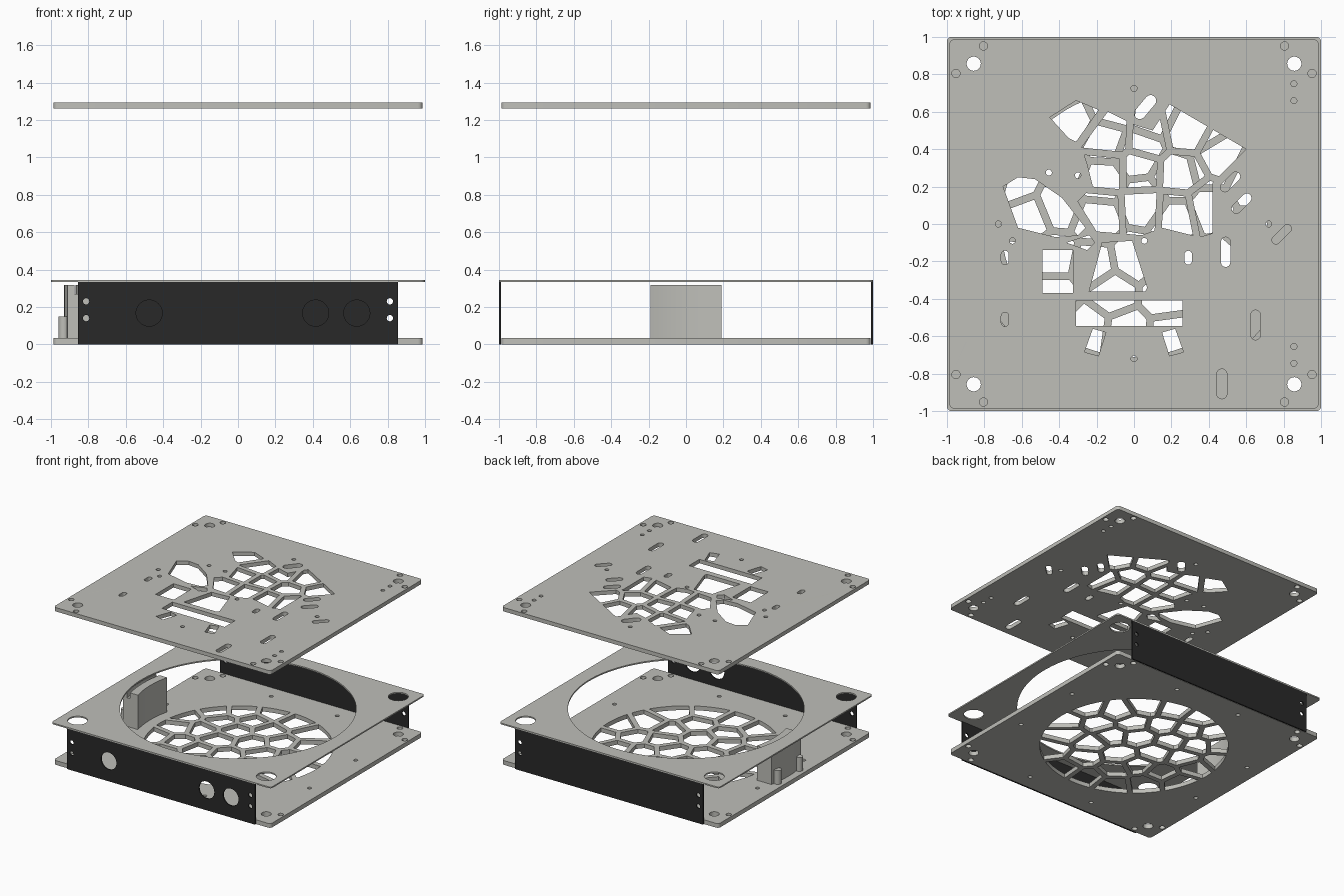
import bpy, bmesh, math
from mathutils import Vector

cube = bpy.data.objects.get("Cube")
if cube:
    bpy.data.objects.remove(cube, do_unlink=True)


def material(name, color):
    m = bpy.data.materials.new(name)
    m.use_nodes = True
    m.diffuse_color = color
    bsdf = next(n for n in m.node_tree.nodes if n.type == 'BSDF_PRINCIPLED')
    bsdf.inputs["Base Color"].default_value = color
    bsdf.inputs["Roughness"].default_value = 0.6
    return m


GREY = material("light grey", (0.52, 0.52, 0.485, 1))
BLACK = material("panel black", (0.022, 0.022, 0.022, 1))


# Outline helpers: each returns a list of 2D points
def circle(x, y, r, n=24):
    return [(x + r * math.cos(math.tau * i / n), y + r * math.sin(math.tau * i / n)) for i in range(n)]


def slot(x, y, length, r, angle):
    a, half = math.radians(angle), length / 2 - r
    pts = []
    for side in (0, 1):
        s = 1 - 2 * side
        cx, cy = x + s * half * math.cos(a), y + s * half * math.sin(a)
        for i in range(9):
            t = a - math.pi / 2 + math.pi * (side + i / 8)
            pts.append((cx + r * math.cos(t), cy + r * math.sin(t)))
    return pts


def rect(x0, x1, y0, y1):
    return [(x0, y0), (x1, y0), (x1, y1), (x0, y1)]


def rounded_square(h, r):
    pts = []
    for k, (sx, sy) in enumerate(((1, 1), (-1, 1), (-1, -1), (1, -1))):
        for i in range(5):
            t = math.pi / 2 * (k + i / 4)
            pts.append((sx * (h - r) + r * math.cos(t), sy * (h - r) + r * math.sin(t)))
    return pts


def clip(poly, mid, normal):
    """Keep the part of poly on the negative side of a line."""
    out = []
    for a, b in zip(poly, poly[1:] + poly[:1]):
        da, db = (a - mid).dot(normal), (b - mid).dot(normal)
        if da <= 0:
            out.append(a)
        if da * db < 0:
            out.append(a.lerp(b, da / (da - db)))
    return out


def lattice(outline, seeds, bar):
    """Cell-shaped openings inside an outline, separated by bars."""
    seeds = [Vector(s) for s in seeds]
    cells = []
    for s in seeds:
        poly = [Vector(p) for p in outline]
        for o in seeds:
            if o is not s and poly:
                n = (o - s).normalized()
                poly = clip(poly, (s + o) / 2 - n * bar / 2, n)
        if len(poly) > 2:
            cells.append([tuple(p) for p in poly])
    return cells


def mirrored(points):
    return [(sx * x, sy * y) for x, y in points for sx in (1, -1) for sy in (1, -1)]


def sheet(name, outline, holes, z0, z1, mat, upright_y=None):
    """Extrude an outline with holes; upright_y stands it up facing the front."""
    cu = bpy.data.curves.new(name, 'CURVE')
    cu.dimensions, cu.fill_mode = '2D', 'BOTH'
    cu.extrude = (z1 - z0) / 2
    for loop in [outline] + holes:
        sp = cu.splines.new('POLY')
        sp.points.add(len(loop) - 1)
        for p, co in zip(sp.points, loop):
            p.co = (co[0], co[1], 0, 1)
        sp.use_cyclic_u = True
    tmp = bpy.data.objects.new(name + "_outline", cu)
    bpy.context.collection.objects.link(tmp)
    bpy.context.view_layer.update()
    me = bpy.data.meshes.new_from_object(tmp.evaluated_get(bpy.context.evaluated_depsgraph_get()))
    bpy.data.objects.remove(tmp, do_unlink=True)
    bm = bmesh.new()
    bm.from_mesh(me)
    bmesh.ops.remove_doubles(bm, verts=bm.verts, dist=0.0002)
    for v in bm.verts:
        x, y, z = v.co
        v.co = (x, y, z + (z0 + z1) / 2) if upright_y is None else (x, upright_y - z, y)
    bmesh.ops.recalc_face_normals(bm, faces=bm.faces)
    bm.to_mesh(me)
    bm.free()
    me.materials.clear()
    me.materials.append(mat)
    ob = bpy.data.objects.new(name, me)
    bpy.context.collection.objects.link(ob)
    bpy.ops.object.select_all(action='DESELECT')
    ob.select_set(True)
    bpy.context.view_layer.objects.active = ob
    bpy.ops.object.shade_smooth_by_angle()
    return ob


# Corner holes shared by the base and the lid
corner_holes = [circle(x, y, 0.022) for x, y in mirrored([(0.805, 0.952), (0.952, 0.805)])]
corner_holes += [circle(x, y, 0.038) for x, y in mirrored([(0.857, 0.857)])]
plate = rounded_square(0.987, 0.025)

# Base plate with a round lattice
base_seeds = [(-.64, .22), (-.57, .03), (-.4, .1), (-.42, -.18), (-.42, -.38), (-.61, -.2),
              (-.25, -.55), (-.04, -.58), (.17, -.38), (.2, -.6), (-.22, -.22), (0, -.18),
              (-.12, -.37), (-.2, .02), (-.5, .42), (-.33, .53), (-.36, .3), (-.17, .44),
              (-.18, .23), (-.12, .63), (.1, .6), (.02, .37), (.05, .12), (.22, .25),
              (.3, .5), (.42, .3), (.22, 0), (.42, .08), (.62, .2), (.48, -.2),
              (.28, -.19), (.62, -.04), (.42, -.44)]
base_holes = lattice(circle(0, 0, 0.71, 96), base_seeds, 0.04)
base_holes += [circle(x, y, 0.016) for x, y in mirrored([(0.86, 0.3), (0.3, 0.86)])]
sheet("base_plate", plate, base_holes + corner_holes, 0, 0.035, GREY)

# Lid: central lattice and the separate polygon openings
lid_outline = [(-.25, .32), (-.28, .41), (-.14, .6), (0, .53), (.1, .5), (.19, .64), (.6, .4),
               (.42, .22), (.42, -.05), (.35, -.07), (.15, -.02), (.04, -.06), (-.2, -.04),
               (-.3, .12), (-.22, .2)]
lid_seeds = [(-.13, .47), (.08, .46), (.27, .5), (.47, .39), (-.15, .28), (.03, .28),
             (.25, .27), (-.17, .07), (.04, .08), (.23, .07), (.38, .1)]
lid_holes = lattice(lid_outline, lid_seeds, 0.038)
lid_holes += [
    [(-.45, .57), (-.31, .66), (-.19, .61), (-.31, .44), (-.35, .46)],
    [(-.7, .2), (-.62, .25), (-.53, .24), (-.385, .14), (-.26, -.02), (-.3, -.06), (-.42, -.07), (-.62, -.02)],
    [(-.36, -.1), (-.24, -.06), (-.21, -.1), (-.25, -.14)],
    [(-.17, -.1), (-.01, -.09), (.07, -.34), (.06, -.36), (-.24, -.36)],
    rect(-.49, -.325, -.37, -.14),
    rect(-.31, .26, -.545, -.41),
]
tab = [(.22, -.56), (.15, -.58), (.19, -.705), (.265, -.685)]
lid_holes += [tab, [(-x, y) for x, y in tab]]

# Lid: slots and small round holes
for s in [(.06, .625, .15, .03, 50), (.515, .225, .13, .025, 45), (.575, .11, .13, .025, 45),
          (.79, -.055, .13, .022, 45), (.49, -.15, .16, .025, 90), (.65, -.54, .16, .025, 90),
          (.47, -.855, .16, .027, 90), (-.69, -.18, .075, .02, 90), (.29, -.18, .075, .02, 90),
          (-.69, -.51, .075, .02, 90)]:
    lid_holes.append(slot(*s))
for x, y in [(0, .725), (0, -.72), (-.725, 0), (.72, 0), (-.455, .275), (-.3, .26), (-.65, -.09),
             (.055, -.09), (.855, .75), (.855, .66), (.855, -.655), (.855, -.745)]:
    lid_holes.append(circle(x, y, 0.016, 16))
sheet("lid_plate", plate, lid_holes + corner_holes, 1.26, 1.292, GREY)

# Thin middle plate with the large round opening
sheet("middle_plate", rounded_square(1, 0.025),
      [circle(0, 0, 0.88, 128)] + [circle(x, y, 0.075, 32) for x, y in mirrored([(0.857, 0.857)])],
      0.333, 0.344, GREY)

# Front and back panels
screws = [circle(s * 0.812, z, 0.017, 16) for s in (1, -1) for z in (0.14, 0.23)]
ports = [circle(x, 0.167, 0.07, 32) for x in (-0.475, 0.415, 0.635)]
side = rect(-0.855, 0.855, 0, 0.333)
sheet("front_panel", side, screws + ports, 0, 0.01, BLACK, -0.995)
sheet("back_panel", side, screws, 0, 0.01, BLACK, 0.995)


# Curved holder on the right side, with a slot in its top and two posts behind
def sector(r0, r1, w=0.19, n=10):
    ys = [w * (2 * i / n - 1) for i in range(n + 1)]
    return [(-math.sqrt(r0 * r0 - y * y), y) for y in ys] + \
           [(-math.sqrt(r1 * r1 - y * y), y) for y in reversed(ys)]


sheet("holder_body", sector(0.8, 0.93), [], 0.035, 0.27, GREY)
sheet("holder_inner_lip", sector(0.8, 0.868), [], 0.27, 0.318, GREY)
sheet("holder_outer_lip", sector(0.895, 0.93), [], 0.27, 0.318, GREY)
for label, y in (("front", -0.14), ("back", 0.14)):
    sheet("holder_post_" + label, circle(-0.932, y, 0.028), [], 0.035, 0.148, GREY)
